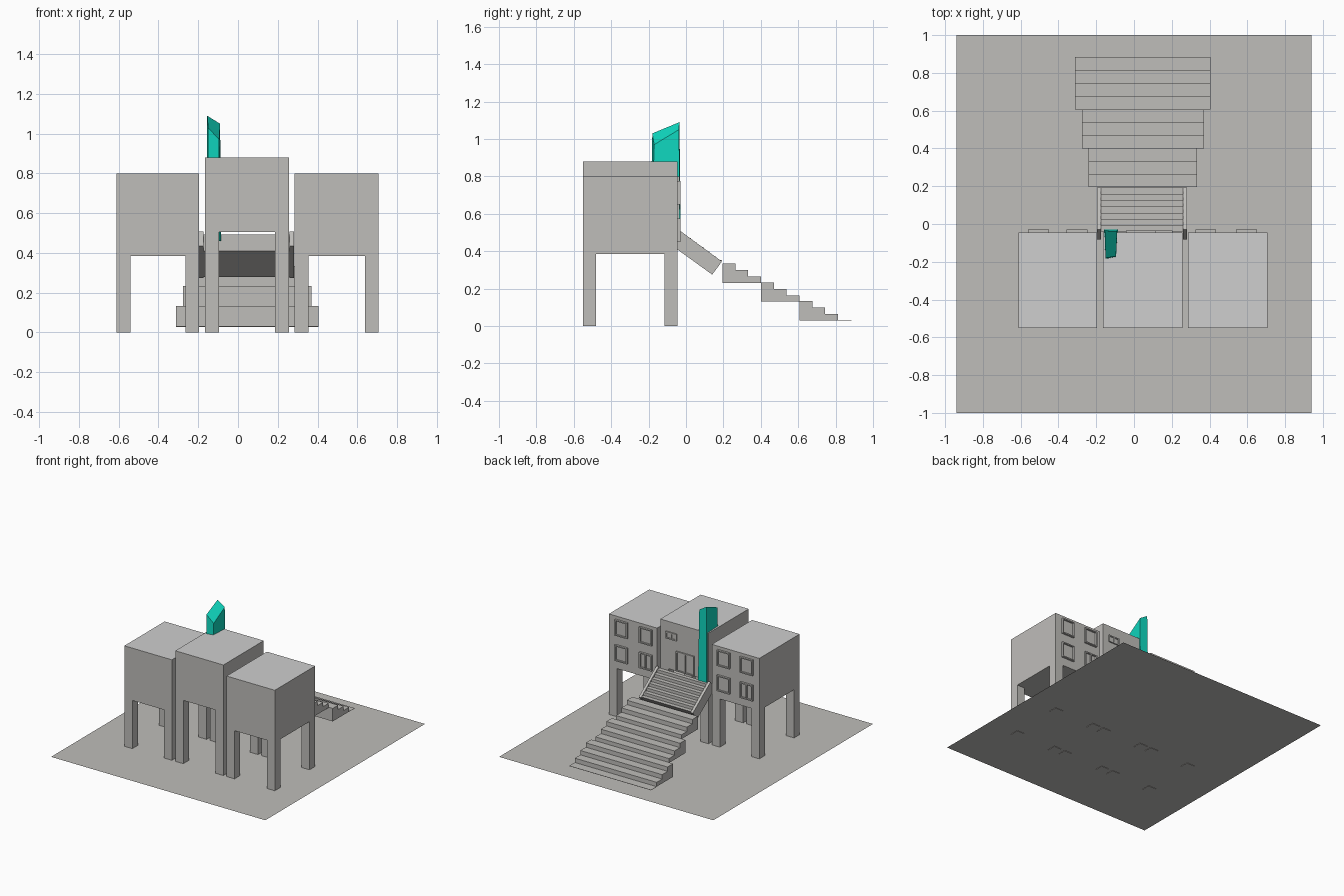
import bpy, bmesh

if "Cube" in bpy.data.objects:
    bpy.data.objects.remove(bpy.data.objects["Cube"])


def material(name, rgb):
    m = bpy.data.materials.new(name)
    m.diffuse_color = (*rgb, 1)
    m.use_nodes = True
    m.node_tree.nodes["Principled BSDF"].inputs["Base Color"].default_value = m.diffuse_color
    return m


GREY = material("warm grey", (0.52, 0.51, 0.49))
ROOF = material("light grey", (0.62, 0.62, 0.62))
TEAL = material("teal", (0.005, 0.68, 0.52))


def finish(name, bm, *mats):
    bmesh.ops.recalc_face_normals(bm, faces=bm.faces)
    me = bpy.data.meshes.new(name)
    bm.to_mesh(me)
    bm.free()
    for m in mats:
        me.materials.append(m)
    ob = bpy.data.objects.new(name, me)
    bpy.context.collection.objects.link(ob)
    return ob


def add_box(bm, x0, x1, y0, y1, z0, z1):
    vs = bmesh.ops.create_cube(bm, size=1)["verts"]
    for v in vs:
        v.co.x = x1 if v.co.x > 0 else x0
        v.co.y = y1 if v.co.y > 0 else y0
        v.co.z = z1 if v.co.z > 0 else z0


def extrude_yz(name, pts, x0, x1):
    """Prism along x from a y-z outline."""
    bm = bmesh.new()
    f = bm.faces.new([bm.verts.new((x0, y, z)) for y, z in pts])
    geo = bmesh.ops.extrude_face_region(bm, geom=[f])["geom"]
    for v in geo:
        if isinstance(v, bmesh.types.BMVert):
            v.co.x = x1
    return finish(name, bm, GREY)


# Flat base plate
bm = bmesh.new()
for x, y in ((-0.94, -1), (0.94, -1), (0.94, 1), (-0.94, 1)):
    bm.verts.new((x, y, 0.003))
bm.faces.new(bm.verts)
base = finish("base_plate", bm, GREY)

# Three blocks on stilts
Y0, Y1, LEG = -0.55, -0.045, 0.07
for name, x0, x1, z0, z1 in (("left", -0.612, -0.195, 0.385, 0.80),
                             ("centre", -0.165, 0.257, 0.505, 0.88),
                             ("right", 0.285, 0.708, 0.385, 0.80)):
    bm = bmesh.new()
    add_box(bm, x0, x1, Y0, Y1, z0, z1)
    block = finish(name + "_block", bm, GREY, ROOF)
    for p in block.data.polygons:
        p.material_index = 1 if p.normal.z > 0.5 else 0
    bm = bmesh.new()
    for lx in (x0, x1 - LEG):
        for ly in (Y0, Y1 - LEG):
            add_box(bm, lx, lx + LEG, ly, ly + LEG, 0, z0)
    finish(name + "_stilts", bm, GREY)


# Framed windows on the rear wall
def window(name, x0, x1, z0, z1, depth=0.016, bar=False, t=0.009):
    bm = bmesh.new()
    y1 = Y1 + depth
    for a, b in ((x0, x0 + t), (x1 - t, x1)):
        add_box(bm, a, b, Y1, y1, z0, z1)
    for a, b in ((z0, z0 + t), (z1 - t, z1)):
        add_box(bm, x0 + t, x1 - t, Y1, y1, a, b)
    if bar:
        mid = (x0 + x1) / 2
        add_box(bm, mid - t / 2, mid + t / 2, Y1, y1, z0 + t, z1 - t)
    add_box(bm, x0 + t, x1 - t, Y1, Y1 + 0.003, z0 + t, z1 - t)
    finish(name, bm, GREY)


for side, cols in (("left", (-0.56, -0.357)), ("right", (0.325, 0.54))):
    for i, x in enumerate(cols):
        for row, z in (("lower", 0.45), ("upper", 0.65)):
            window(f"{side}_{row}_window_{i}", x, x + 0.11, z, z + 0.125,
                   bar=(row == "lower" and i == 0))
window("centre_small_window", 0.11, 0.205, 0.745, 0.80, 0.01, True)
window("entrance_door", -0.043, 0.115, 0.508, 0.665, 0.01, True)

# Upper flight: sloping side stringers with steps between
for name, x0, x1 in (("left_stringer", -0.195, -0.174),
                     ("right_stringer", 0.26, 0.281)):
    extrude_yz(name, [(-0.03, 0.508), (0.192, 0.345),
                      (0.14, 0.275), (-0.082, 0.435)], x0, x1)
N, ya, yb, za, zb = 7, -0.04, 0.192, 0.505, 0.34
outline = []
for i in range(N):
    z = za - (za - zb) * (i + 0.5) / N
    outline += [(ya + (yb - ya) * i / N, z), (ya + (yb - ya) * (i + 1) / N, z)]
outline += [(0.14, 0.28), (ya, 0.41)]
extrude_yz("upper_steps", outline, -0.174, 0.26)

# Three lower flights, each wider than the one above
for i in range(3):
    y, z, d, r = 0.195 + 0.206 * i, 0.23 - 0.1 * i, 0.0687, 0.0345
    outline = [(y, z), (y, z + 3 * r)]
    for s in range(3):
        outline += [(y + d * (s + 1), z + r * (3 - s)),
                    (y + d * (s + 1), z + r * (2 - s))]
    extrude_yz(f"lower_flight_{i}", outline, -0.24 - 0.036 * i, 0.334 + 0.036 * i)

# Thin landing sheet at the foot of the stairs
bm = bmesh.new()
add_box(bm, -0.312, 0.406, 0.813, 0.884, 0.028, 0.03)
finish("foot_landing", bm, GREY)

# Teal tapered tower with a slanted top
bm = bmesh.new()
low = [bm.verts.new(p) for p in ((-0.16, -0.028, 0.46), (-0.085, -0.028, 0.46),
                                 (-0.097, -0.185, 0.46), (-0.152, -0.192, 0.46))]
top = [bm.verts.new(p) for p in ((-0.155, -0.035, 1.09), (-0.09, -0.038, 1.05),
                                 (-0.095, -0.17, 0.97), (-0.15, -0.18, 1.03))]
bm.faces.new(low)
bm.faces.new(top)
for i in range(4):
    j = (i + 1) % 4
    bm.faces.new((low[i], low[j], top[j], top[i]))
finish("teal_tower", bm, TEAL)
